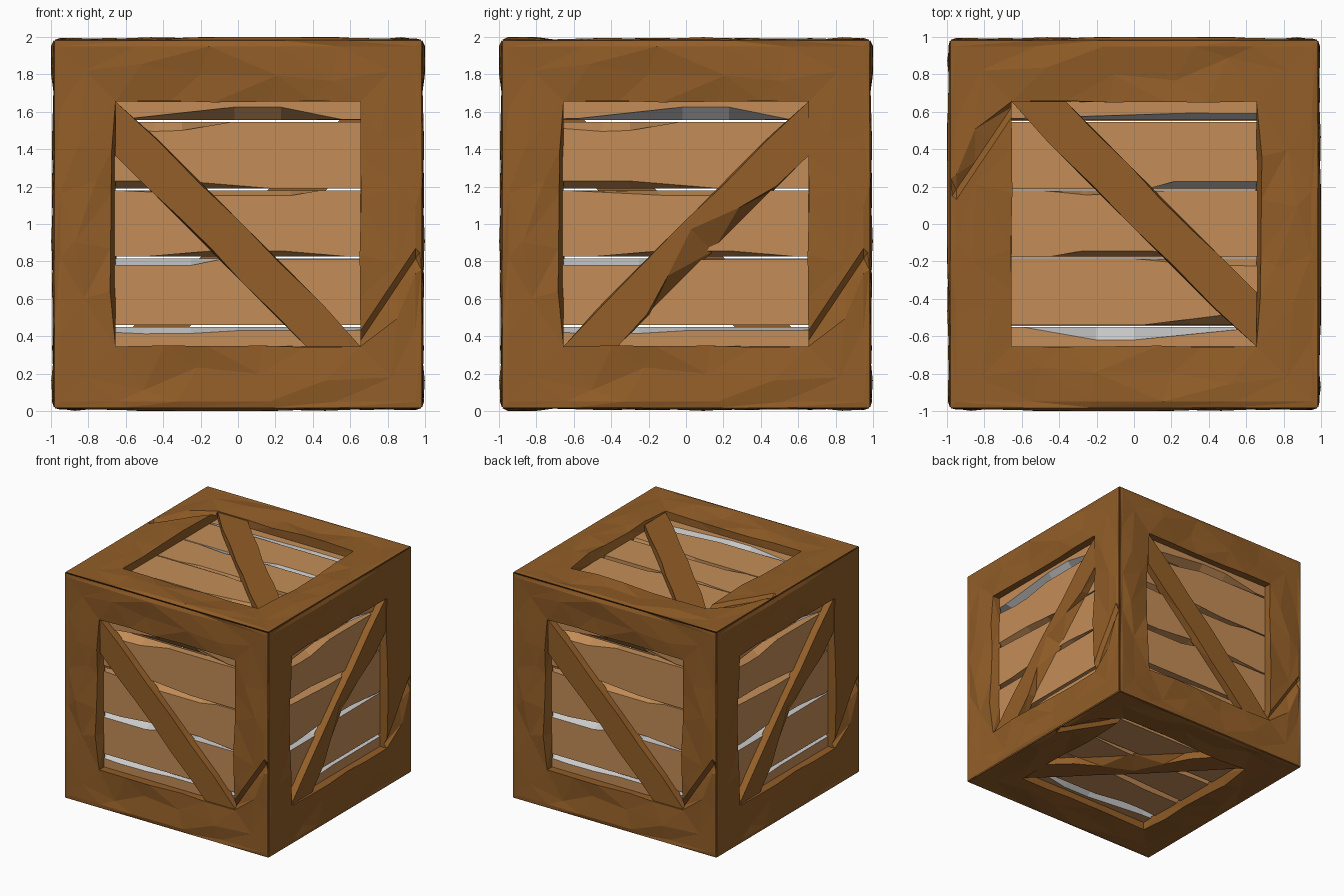
import bpy, bmesh, random
from mathutils import Matrix, Vector

if "Cube" in bpy.data.objects:
    bpy.data.objects.remove(bpy.data.objects["Cube"])


def material(name, color):
    m = bpy.data.materials.new(name)
    m.diffuse_color = (*color, 1)
    m.use_nodes = True
    m.node_tree.nodes["Principled BSDF"].inputs["Base Color"].default_value = m.diffuse_color
    return m


DARK = material("dark_wood", (0.29, 0.112, 0.021))
LIGHT = material("light_wood", (0.55, 0.268, 0.096))
GREY = material("grey_wood", (0.6, 0.6, 0.6))


def finish(bm, name, matrix, mats):
    bmesh.ops.remove_doubles(bm, verts=bm.verts, dist=0.0005)
    bmesh.ops.transform(bm, matrix=matrix, verts=bm.verts)
    bmesh.ops.recalc_face_normals(bm, faces=bm.faces)
    me = bpy.data.meshes.new(name)
    bm.to_mesh(me)
    bm.free()
    for m in mats:
        me.materials.append(m)
    bpy.context.collection.objects.link(bpy.data.objects.new(name, me))


# Mitred frame of one side, built flat in (u, v) with n pointing outwards
def frame(name, matrix):
    rng = random.Random(7)
    bm = bmesh.new()
    cols = [-1, -0.6, -0.25, 0.2, 0.55, 1]
    rows = [(0.98, 0.985), (0.95, 0.988), (0.82, 0.984), (0.655, 0.98),
            (0.655, 0.9), (0.9, 0.9)]
    right_faces = []
    for k in range(4):
        rot = Matrix.Rotation(k * 1.5707963, 3, 'Z')
        grid = []
        for r, (w, n) in enumerate(rows):
            line = []
            for c, t in enumerate(cols):
                u, v, h = t * w, -w, n
                if 0 < c < 5:
                    if r in (1, 2, 3):
                        h = min(1.0, n + rng.uniform(-0.01, 0.016))
                    if r in (1, 2):
                        u += rng.uniform(-0.1, 0.1)
                    if r == 2:
                        v += rng.uniform(-0.08, 0.08)
                    if r == 3:
                        v -= rng.uniform(0.015, 0.035) if k == 3 else rng.uniform(-0.006, 0.006)
                line.append(bm.verts.new(rot @ Vector((u, v, h))))
            grid.append(line)
        for r in range(6):
            a, b = grid[r], grid[(r + 1) % 6]
            for c in range(5):
                f = bm.faces.new((a[c], a[c + 1], b[c + 1], b[c]))
                if k == 1 and r < 3:
                    right_faces.append(f)
    # split in the right hand board
    right_faces = bmesh.ops.triangulate(bm, faces=right_faces)["faces"]
    normal = Vector((0.44, -0.295, 0)).normalized()
    start = Vector((0.655, -0.57, 0.98))
    for step in (0, 0.03):
        top = [f for f in bm.faces if f.calc_center_median().x > 0.655
               and abs(f.calc_center_median().y) < f.calc_center_median().x
               and f.calc_center_median().z > 0.95]
        geom = list({e for f in top for e in list(f.verts) + list(f.edges)}) + top
        cut = bmesh.ops.bisect_plane(bm, geom=geom, dist=0.0001,
                                     plane_co=start + normal * step, plane_no=normal)
        for v in cut["geom_cut"]:
            if step and isinstance(v, bmesh.types.BMVert) and v.co.x < 0.96:
                v.co.z -= 0.03
    bmesh.ops.triangulate(bm, faces=bm.faces)
    finish(bm, name, matrix, [DARK])


# Diagonal brace with a chipped lower edge; each cut is (top inset, bottom inset)
def brace(name, matrix, cuts):
    bm = bmesh.new()
    rings = []
    last = len(cuts) - 1
    for i, (hi, lo) in enumerate(cuts):
        t = i / last
        bulge = 0.0 if i in (0, last) else 0.012
        p = Vector((-0.655, 0.655, 0)).lerp(Vector((0.655, -0.655, 0)), t) + Vector((bulge, bulge, 0))
        q = Vector((-0.655, 0.365, 0)).lerp(Vector((0.365, -0.655, 0)), t)
        pts = [(p, 0.9), (p.lerp(q, hi), 0.97), (q.lerp(p, lo), 0.97), (q, 0.9)]
        rings.append([bm.verts.new((c.x, c.y, n)) for c, n in pts])
    for a, b in zip(rings, rings[1:]):
        for j in range(4):
            k = (j + 1) % 4
            bm.faces.new((a[j], a[k], b[k], b[j]))
    bm.faces.new(rings[0])
    bm.faces.new(rings[-1])
    bmesh.ops.triangulate(bm, faces=bm.faces)
    finish(bm, name, matrix, [DARK])


def chip(points, u):
    pts = [(-0.9, 0)] + list(points) + [(0.9, 0)]
    for (a, ca), (b, cb) in zip(pts, pts[1:]):
        if a <= u <= b:
            return ca + (cb - ca) * (u - a) / (b - a)
    return 0


# Five planks behind the frame, with long chips along the gaps
GAPS = [-0.545, -0.18, 0.185, 0.55]


def planks(name, matrix, above, below, grey_above, grey_below):
    for i in range(5):
        bm = bmesh.new()
        lo = GAPS[i - 1] + 0.005 if i else -0.9
        hi = GAPS[i] - 0.005 if i < 4 else 0.9
        lo_chip = above[i - 1] if i else []
        hi_chip = below[i] if i < 4 else []
        us = sorted({-0.9, 0.9} | {p[0] for p in lo_chip} | {p[0] for p in hi_chip})
        rings = [[bm.verts.new(p) for p in (
            (u, lo, 0.845), (u, lo + chip(lo_chip, u), 0.9125),
            (u, hi - chip(hi_chip, u), 0.9125), (u, hi, 0.845))] for u in us]
        for a, b in zip(rings, rings[1:]):
            for j in range(4):
                k = (j + 1) % 4
                f = bm.faces.new((a[j], a[k], b[k], b[j]))
                if (j == 0 and i - 1 in grey_above) or (j == 2 and i in grey_below):
                    f.material_index = 1
        bm.faces.new(rings[0])
        bm.faces.new(rings[-1])
        finish(bm, f"{name}_{i + 1}", matrix, [LIGHT, GREY])


SIDE_ABOVE = [[],
              [(-0.5, 0), (-0.15, 0.03), (0.25, 0.03), (0.6, 0)],
              [(-0.65, 0.04), (-0.3, 0.04), (0.18, 0)],
              [(-0.57, 0.01), (-0.02, 0.07), (0.23, 0.07), (0.55, 0.005)]]
SIDE_BELOW = [[(-0.65, 0.03), (-0.5, 0.037), (-0.25, 0.035), (0, 0.02), (0.65, 0.018)],
              [(-0.65, 0.036), (-0.25, 0.036), (-0.1, 0.005)],
              [(-0.65, 0), (-0.1, 0.028), (0.28, 0.028), (0.44, 0)],
              [(-0.65, 0.035), (-0.45, 0.05), (-0.3, 0.045), (-0.04, 0)]]
TOP_ABOVE = [[(0.05, 0), (0.45, 0.05), (0.65, 0.045)],
             [(-0.45, 0), (-0.28, 0.03), (0.1, 0.03), (0.3, 0)],
             [(0.08, 0), (0.22, 0.038), (0.65, 0.038)],
             [(-0.6, 0.01), (0.3, 0.038), (0.65, 0.035)]]
TOP_BELOW = [[(-0.6, 0), (-0.2, 0.07), (0, 0.07), (0.6, 0.01)],
             [(0, 0), (0.3, 0.03), (0.65, 0.04)],
             [(-0.5, 0), (-0.25, 0.025), (0.2, 0)],
             []]

PLAIN = [(0, 0), (0.02, 0), (0.04, 0.04), (0, 0.05), (0.03, 0), (0, 0.02), (0, 0)]
CHIPPED = [(0, 0), (0.03, 0.03), (0.05, 0.3), (0, 0.75), (0.02, 0.35), (0.04, 0.05), (0, 0)]


def side(u, v, n):
    m = Matrix((u, v, n)).transposed().to_4x4()
    m.translation = (0, 0, 1)
    return m


X, Y, Z = Vector((1, 0, 0)), Vector((0, 1, 0)), Vector((0, 0, 1))
MIRROR = Matrix.Diagonal((-1, 1, 1, 1))
TURN = Matrix.Diagonal((-1, -1, 1, 1))

# Six sides of the crate
for name, m, mirrored in (("front", side(X, Z, -Y), False), ("back", side(-X, Z, Y), False),
                          ("right", side(Y, Z, X), True), ("left", side(-Y, Z, -X), True),
                          ("bottom", side(X, -Y, -Z), True), ("top", side(X, Y, Z), False)):
    is_top = name == "top"
    turned = m @ TURN if is_top else m
    frame(name + "_frame", turned)
    flip = MIRROR if mirrored else Matrix.Identity(4)
    brace(name + "_brace", turned @ flip, CHIPPED if mirrored else PLAIN)
    if is_top:
        planks(name + "_plank", m, TOP_ABOVE, TOP_BELOW, {2, 3}, {0})
    else:
        planks(name + "_plank", m, SIDE_ABOVE, SIDE_BELOW, {3} if mirrored else set(), {0, 1})
